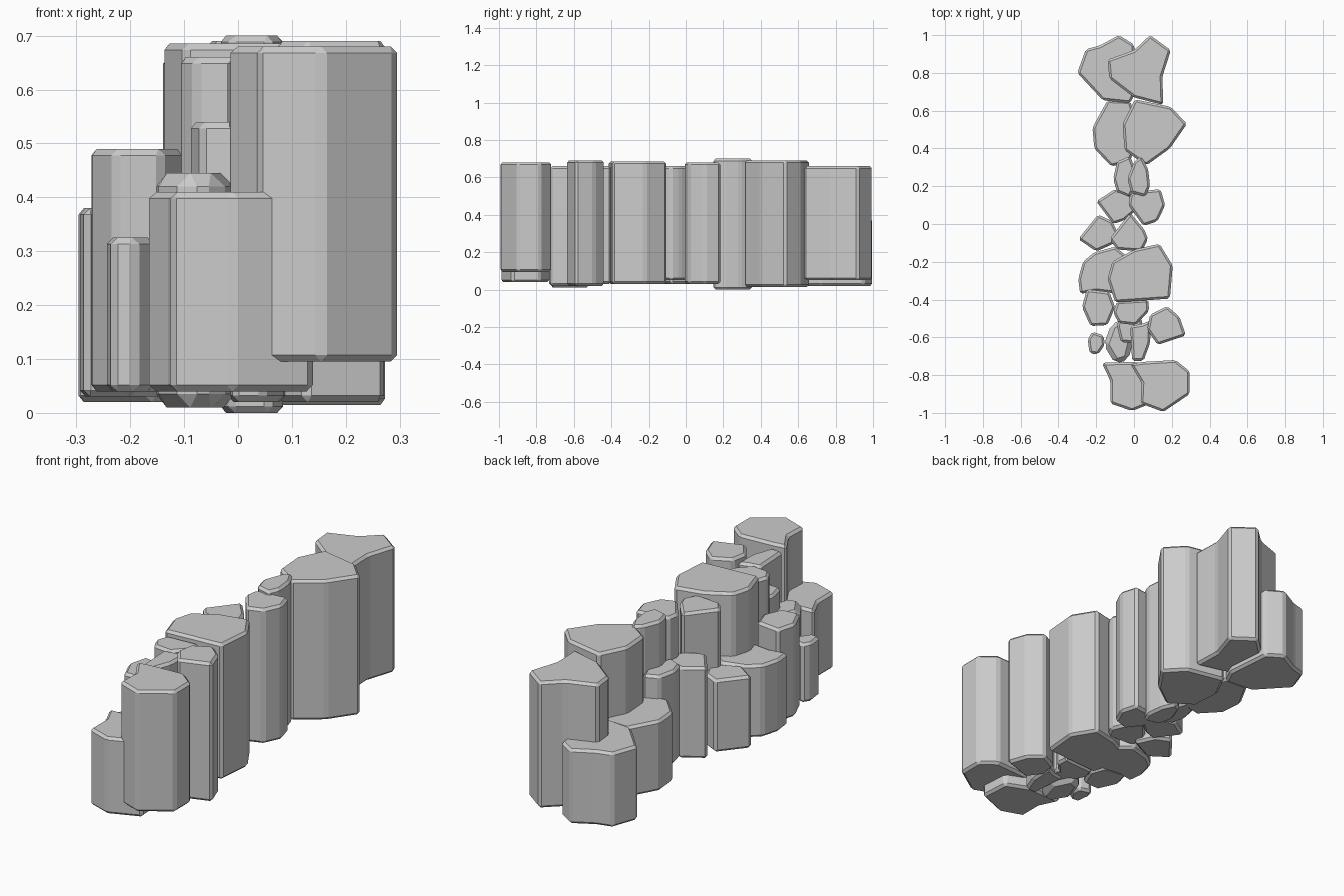
import bpy, bmesh

if "Cube" in bpy.data.objects:
    bpy.data.objects.remove(bpy.data.objects["Cube"])


def column(name, z0, z1, outline, chamfer=0.012):
    """Extrude one rock outline (hundredths of a unit) and chamfer its edges."""
    bm = bmesh.new()
    base = bm.faces.new([bm.verts.new((x / 100, y / 100, z0)) for x, y in outline])
    top = bmesh.ops.extrude_face_region(bm, geom=[base])
    for v in top["geom"]:
        if isinstance(v, bmesh.types.BMVert):
            v.co.z = z1
    bmesh.ops.recalc_face_normals(bm, faces=bm.faces[:])
    bmesh.ops.bevel(bm, geom=bm.edges[:], offset=chamfer, segments=1,
                    profile=0.5, affect='EDGES', clamp_overlap=True)
    bmesh.ops.recalc_face_normals(bm, faces=bm.faces[:])
    mesh = bpy.data.meshes.new(name)
    bm.to_mesh(mesh)
    bm.free()
    ob = bpy.data.objects.new(name, mesh)
    bpy.context.collection.objects.link(ob)
    return ob


# Tall row on the right side, from back to front
column("tall_column_back", .05, .66, [(-14, 87), (0, 92), (8.5, 100), (19.5, 92),
       (15, 78), (15.5, 63), (0, 67), (-13, 77)])
column("tall_column_wide_back", .015, .69, [(-6, 53), (0.5, 66), (19.5, 62), (28, 53),
       (19, 40), (6.5, 31), (-5, 39)])
column("tall_column_slim", 0, .70, [(-3.5, 24), (0, 33), (4, 36), (7.5, 29),
       (8.5, 20), (6, 14.5), (-1.5, 16.5)])
column("tall_column_middle", .03, .68, [(-3, 10), (-2, 16), (1, 17), (14, 18.5), (16.5, 10),
       (12.5, 1.5), (5, -1)])
column("tall_column_inner", .05, .66, [(-13, -8), (-2, 6), (5.5, -3), (7.5, -8),
       (4, -14.5), (-9, -13.5)])
column("tall_column_wide_front", .03, .685, [(-14, -29), (-11.5, -20), (0, -13.5), (13.5, -10.5),
       (20.5, -22), (19, -39.5), (-10, -41.5)])
column("tall_column_inner_front", .03, .66, [(-11, -47), (-9, -41), (7.5, -40), (8, -46),
       (1, -53.5), (-8, -52.5)])
column("tall_column_side", .02, .69, [(7, -56), (8.5, -48), (17.5, -43.5), (24, -49),
       (27.5, -59), (12.5, -64)])
column("tall_column_narrow", .02, .66, [(-2, -54), (4, -53), (9, -51), (8.5, -63),
       (5, -72.5), (-1, -72.5)])
column("tall_column_front", .095, .68, [(-2, -74), (4, -84), (3.5, -95), (15.5, -99.5),
       (29.5, -90), (29.5, -78), (22, -72), (5, -73)])

# Short row on the left side, from back to front
column("short_column_back", .02, .38, [(-30, 80), (-25.5, 92.5), (-18, 94.5), (-8, 100),
       (0, 95), (2, 72), (-2, 64), (-16.5, 65.5)])
column("short_column_wide_back", .03, .37, [(-22, 51), (-14, 65.5), (-2, 65), (3, 50),
       (-2, 33), (-12, 30.5), (-21, 40)])
column("short_column_slim", .03, .48, [(-11, 24), (-9, 33), (-2, 36), (2, 25),
       (-2, 14), (-9, 17)])
column("short_column_middle", .03, .47, [(-20, 12), (-10, 18.5), (-2, 16), (2, 8),
       (-5, 2), (-11, 0)])
column("short_column_inner", .03, .38, [(-29.5, -8), (-19, 5), (-11.5, 1.5), (-7, -8),
       (-12, -11), (-20, -14.5)])
column("short_column_wide_front", .03, .38, [(-29.5, -29), (-27, -20), (-21, -15), (-10, -12),
       (0, -20), (0, -38), (-20, -35.5), (-28.5, -37)])
column("short_column_side", .04, .49, [(-27.5, -44), (-25, -34.5), (-13, -36), (-10, -44),
       (-14, -53.5), (-23, -54)])
column("step_column", .03, .54, [(-9, -54), (-8, -50), (4, -50), (5, -58),
       (0, -63), (-7, -62.5)])
column("rounded_column", .01, .445, [(-16, -64), (-12, -53), (-5, -50), (0, -60),
       (-3, -72), (-10, -74)], .025)
column("pillar_stub", .04, .325, [(-24.5, -61), (-22, -57), (-16, -59), (-15.5, -64),
       (-19, -69), (-23.5, -68.5)])
column("short_column_front", .04, .41, [(-17, -73.5), (-12.5, -83), (-12.5, -95), (-1, -99),
       (14, -93), (13, -78), (1, -73)])
